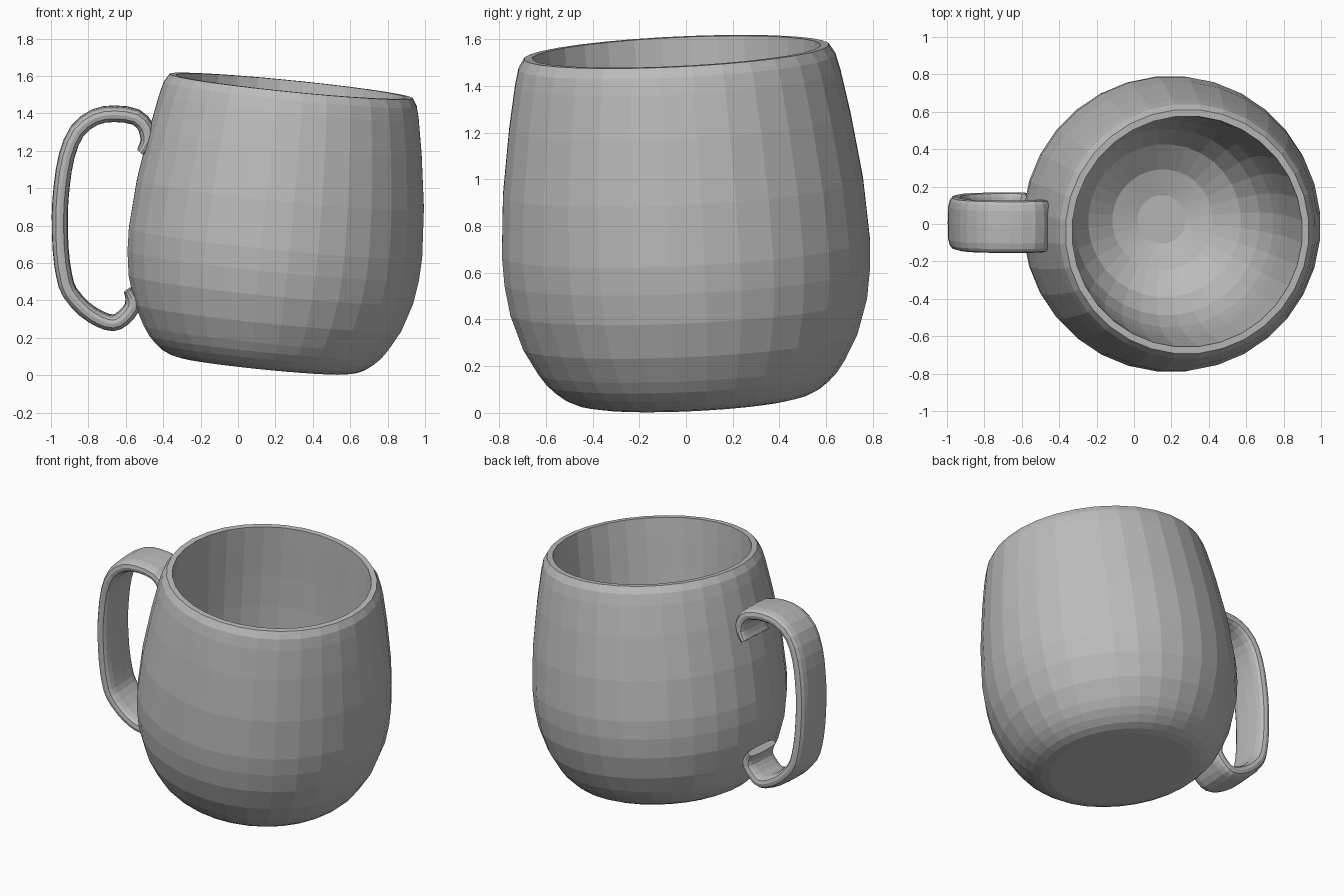
import bpy
import bmesh
from math import cos, sin, tau, copysign
from mathutils import Vector

cube = bpy.data.objects.get("Cube")
if cube:
    bpy.data.objects.remove(cube)

clay = bpy.data.materials.new("plain grey")
clay.use_nodes = True
GREY = (0.5, 0.5, 0.5, 1)
clay.diffuse_color = GREY
clay.node_tree.nodes["Principled BSDF"].inputs["Base Color"].default_value = GREY


def loft(name, sections):
    """Join equal rings of points into a tube with flat end caps."""
    bm = bmesh.new()
    rings = [[bm.verts.new(p) for p in s] for s in sections]
    for a, b in zip(rings, rings[1:]):
        n = len(a)
        for i in range(n):
            j = (i + 1) % n
            bm.faces.new((a[i], a[j], b[j], b[i]))
    bm.faces.new(rings[0])
    bm.faces.new(rings[-1])
    bmesh.ops.recalc_face_normals(bm, faces=bm.faces)
    mesh = bpy.data.meshes.new(name)
    bm.to_mesh(mesh)
    bm.free()
    mesh.materials.append(clay)
    obj = bpy.data.objects.new(name, mesh)
    bpy.context.collection.objects.link(obj)
    return obj


# Mug body: outer wall, rim and tapering round-bottomed inside, turned
SIDES = 32
outer = [(.45, 0), (.5, .01), (.545, .03), (.587, .062), (.625, .1),
         (.66, .15), (.72, .26), (.768, .41), (.787, .54), (.792, .66),
         (.775, .92), (.735, 1.2), (.7, 1.39), (.682, 1.46), (.655, 1.503)]
inner = [(.619, 1.503), (.612, 1.35), (.605, 1.15), (.595, .95), (.58, .77),
         (.555, .6), (.5, .42), (.41, .28), (.27, .18), (.13, .14)]


def circle(r, z):
    turns = [tau * (i + .5) / SIDES for i in range(SIDES)]
    return [(r * cos(a), r * sin(a), z) for a in turns]


body = loft("mug_body", [circle(r, z) for r, z in outer + inner])
lean = Vector((0, 0, 1)).rotation_difference(Vector((.1, -.048, 1)))
body.rotation_mode = 'QUATERNION'
body.rotation_quaternion = lean
body.location = (.135, .031, .052)

# Handle: wide rounded strap swept along a hooked loop, thinner at its tips
path = [(-.52, 1.195), (-.485, 1.25), (-.49, 1.32), (-.545, 1.38),
        (-.66, 1.398), (-.765, 1.38), (-.86, 1.305), (-.915, 1.176),
        (-.942, 1.016), (-.953, .856), (-.948, .67), (-.93, .535),
        (-.9, .444), (-.82, .353), (-.738, .3), (-.668, .28),
        (-.615, .305), (-.565, .365), (-.567, .415), (-.59, .455)]
knots = [Vector((x, .041 - .04 * z, z)) for x, z in path]

# Extra points between the knots round off the loop
points = [knots[0]]
for i in range(1, len(knots)):
    a, b = knots[i - 1], knots[i]
    before, after = knots[max(i - 2, 0)], knots[min(i + 1, len(knots) - 1)]
    points += [(9 * (a + b) - before - after) / 16, b]


def rounded(value, power):
    return copysign(abs(value) ** power, value)


STRAP_SIDES = 16
strap = [(.14 * rounded(cos(tau * i / STRAP_SIDES), .5),
          .043 * rounded(sin(tau * i / STRAP_SIDES), .75))
         for i in range(STRAP_SIDES)]
across = lean @ Vector((0, 1, 0))
last = len(points) - 1
sections = []
for i, p in enumerate(points):
    along = points[min(i + 1, last)] - points[max(i - 1, 0)]
    thick = along.cross(across).normalized()
    slim = min(1, .55 + .15 * min(i, last - i))
    sections.append([p + across * w + thick * t * slim for w, t in strap])
loft("handle", sections)
